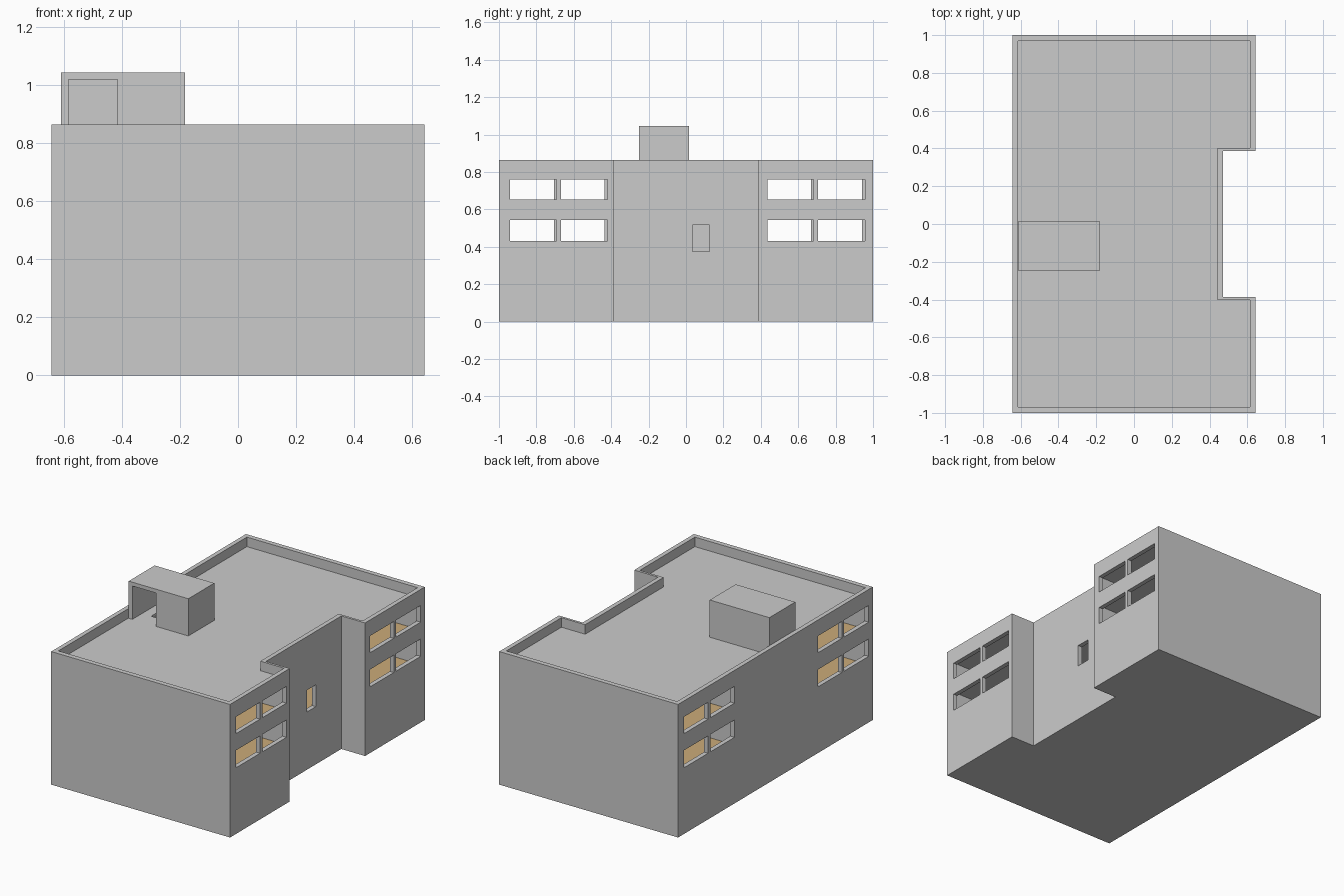
import bpy, bmesh

if "Cube" in bpy.data.objects:
    bpy.data.objects.remove(bpy.data.objects["Cube"])


def material(name, rgb):
    m = bpy.data.materials.new(name)
    m.diffuse_color = (*rgb, 1)
    m.use_nodes = True
    m.node_tree.nodes["Principled BSDF"].inputs["Base Color"].default_value = m.diffuse_color
    return m


GREY = material("grey_concrete", (0.6, 0.6, 0.6))
TAN = material("tan_floor", (0.6, 0.41, 0.19))


def prism(name, outline, z0, z1):
    """Extrude a flat outline from z0 to z1."""
    bm = bmesh.new()
    base = bm.faces.new([bm.verts.new((x, y, z0)) for x, y in outline])
    new = bmesh.ops.extrude_face_region(bm, geom=[base])["geom"]
    for v in new:
        if isinstance(v, bmesh.types.BMVert):
            v.co.z = z1
    bmesh.ops.recalc_face_normals(bm, faces=bm.faces)
    me = bpy.data.meshes.new(name)
    bm.to_mesh(me)
    bm.free()
    ob = bpy.data.objects.new(name, me)
    bpy.context.collection.objects.link(ob)
    return ob


def box(name, x0, x1, y0, y1, z0, z1):
    return prism(name, [(x0, y0), (x1, y0), (x1, y1), (x0, y1)], z0, z1)


def cut(target, cutter):
    """Subtract the cutter for good and delete it."""
    cutter.hide_render = True
    mod = target.modifiers.new("cut", "BOOLEAN")
    mod.operation, mod.solver, mod.object = "DIFFERENCE", "EXACT", cutter
    bpy.context.view_layer.objects.active = target
    bpy.ops.object.modifier_apply(modifier=mod.name)
    bpy.data.objects.remove(cutter)


def footprint(x0, x1, xn, y1, yn):
    """Rectangle with a notch in the +x side."""
    return [(x0, -y1), (x1, -y1), (x1, -yn), (xn, -yn),
            (xn, yn), (x1, yn), (x1, y1), (x0, y1)]


DECK = 0.803
STOREYS = [(0.37, 0.58), (0.595, 0.785)]

# Main block with sunken roof deck behind a parapet
building = prism("building", footprint(-0.643, 0.643, 0.472, 1.0, 0.387), 0, 0.865)
cut(building, prism("deck_cutter", footprint(-0.614, 0.614, 0.443, 0.968, 0.403), DECK, 1.2))

# Rooms: two wings and a middle hall on each upper storey
for z0, z1 in STOREYS:
    cut(building, box("room", -0.614, 0.614, -0.968, -0.403, z0, z1))
    cut(building, box("room", -0.614, 0.614, 0.403, 0.968, z0, z1))
    cut(building, box("hall", -0.614, 0.443, -0.387, 0.387, z0, z1))

# Windows on both long sides
for side in (1, -1):
    for ya, yb in [(-0.94, -0.692), (-0.668, -0.42), (0.436, 0.682), (0.706, 0.958)]:
        for z0, z1 in [(0.43, 0.543), (0.652, 0.761)]:
            xs = sorted((side * 0.58, side * 0.7))
            ys = sorted((side * ya, side * yb))
            cut(building, box("window", *xs, *ys, z0, z1))

# Small opening in the notch wall
cut(building, box("small_window", 0.41, 0.52, 0.035, 0.126, 0.375, 0.517))

# Stairwell hole in the deck, under the roof hut
cut(building, box("stairwell", -0.52, -0.205, -0.15, -0.007, 0.76, 0.85))

# Grey everywhere, tan on the room floors
me = building.data
me.materials.clear()
me.materials.append(GREY)
me.materials.append(TAN)
for p in me.polygons:
    on_floor = any(abs(p.center.z - z0) < 0.002 for z0, _ in STOREYS)
    p.material_index = 1 if on_floor and p.normal.z > 0.9 else 0

# Hollow roof hut with a doorway at the front
hut = box("roof_hut", -0.611, -0.182, -0.25, 0.016, DECK, 1.045)
cut(hut, box("hut_inside", -0.585, -0.207, -0.225, -0.007, 0.7, 1.02))
cut(hut, box("doorway", -0.585, -0.415, -0.35, -0.2, 0.7, 1.02))
hut.data.materials.clear()
hut.data.materials.append(GREY)
